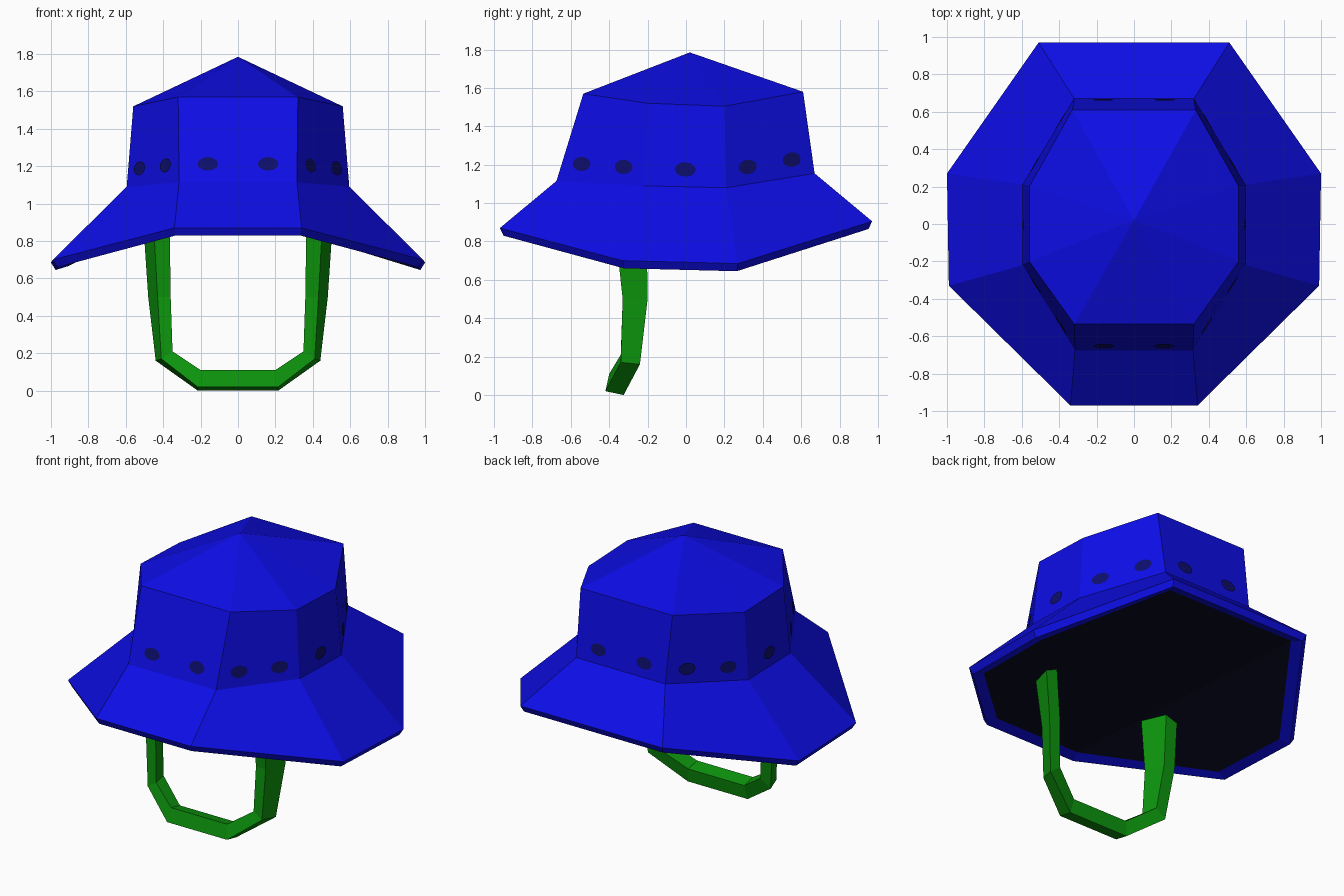
import bpy, bmesh, math
from mathutils import Vector

if "Cube" in bpy.data.objects:
    bpy.data.objects.remove(bpy.data.objects["Cube"])


def material(name, rgb):
    m = bpy.data.materials.new(name)
    m.diffuse_color = (*rgb, 1)
    m.use_nodes = True
    m.node_tree.nodes["Principled BSDF"].inputs["Base Color"].default_value = m.diffuse_color
    return m


BLUE = material("hat blue", (0.004, 0.004, 0.8))
GREEN = material("strap green", (0.004, 0.3, 0.004))
DARK = material("eyelet navy", (0.004, 0.004, 0.15))
BLACK = material("lining black", (0.003, 0.003, 0.015))


def build(name, verts, faces, mat, recalc=True):
    mesh = bpy.data.meshes.new(name)
    mesh.from_pydata([tuple(v) for v in verts], [], faces)
    if recalc:
        bm = bmesh.new()
        bm.from_mesh(mesh)
        bmesh.ops.recalc_face_normals(bm, faces=bm.faces)
        bm.to_mesh(bm and mesh)
        bm.free()
    mesh.materials.append(mat)
    ob = bpy.data.objects.new(name, mesh)
    bpy.context.collection.objects.link(ob)
    return ob


def ring(half):
    """Right half (front to back) mirrored into a full eight-sided ring."""
    right = [Vector(p) for p in half]
    return right + [Vector((-p.x, p.y, p.z)) for p in reversed(right)]


def bridge(count, sides):
    """Quads joining successive closed rings."""
    return [(r * sides + i, r * sides + (i + 1) % sides,
             (r + 1) * sides + (i + 1) % sides, (r + 1) * sides + i)
            for r in range(count - 1) for i in range(sides)]


# Hat rings
top = ring([(.32, -.535, 1.57), (.56, -.2, 1.52), (.56, .2, 1.505), (.33, .61, 1.58)])
band = ring([(.315, -.675, 1.115), (.595, -.22, 1.09), (.595, .21, 1.08), (.32, .67, 1.155)])
edge = ring([(.34, -.97, .87), (.99, -.33, .70), (1.0, .27, .685), (.51, .97, .905)])
lower = [Vector((p.x * .975, p.y * .98, p.z - .04)) for p in edge]
inner = [Vector((p.x * .91, p.y * .91, p.z - .02)) for p in edge]

# Crown with pointed top
build("crown", band + top + [Vector((0, .02, 1.785))],
      bridge(2, 8) + [(8 + i, 8 + (i + 1) % 8, 16) for i in range(8)], BLUE)

# Brim: sloping top, thin outer edge and narrow underside rim
build("brim", band + edge + lower + inner, bridge(4, 8), BLUE)

# Black underside, arched between the front and back edges
build("underside", inner, [(0, 3, 4, 7), (0, 1, 2, 3), (4, 5, 6, 7)], BLACK)
under = bpy.data.objects["underside"].data
if under.polygons[0].normal.z > 0:
    under.flip_normals()

# Oval eyelets around the crown: one on each side face, two on all others
verts, faces = [], []
for i in range(8):
    b0, b1, t0, t1 = band[i], band[(i + 1) % 8], top[i], top[(i + 1) % 8]
    for u in ([.5] if i in (1, 5) else [.245, .755]):
        v = .21
        low, high = b0.lerp(b1, u), t0.lerp(t1, u)
        across = (b1 - b0).lerp(t1 - t0, v).normalized()
        normal = across.cross(high - low).normalized()
        up = normal.cross(across)
        c = low.lerp(high, v) + normal * .007
        n = len(verts)
        for k in range(12):
            a = 2 * math.pi * k / 12
            verts.append(c + across * .055 * math.cos(a) + up * .038 * math.sin(a))
        faces.append(tuple(range(n, n + 12)))
build("eyelets", verts, faces, DARK, recalc=False)

# Chin strap: four-cornered sections (front inner, front outer, back outer, back inner)
half = [
    [(.20, -.40, .11), (.215, -.42, .02), (.215, -.325, 0), (.20, -.31, .09)],
    [(.35, -.34, .21), (.41, -.34, .17), (.44, -.24, .16), (.37, -.235, .21)],
    [(.36, -.33, .50), (.43, -.33, .50), (.48, -.20, .50), (.40, -.20, .50)],
    [(.365, -.37, .87), (.45, -.37, .87), (.505, -.205, .87), (.42, -.205, .87)],
]
sections = [[(-x, y, z) for x, y, z in s] for s in reversed(half)] + half
last = 4 * (len(sections) - 1)
build("chin_strap", [p for s in sections for p in s],
      bridge(len(sections), 4) + [(0, 1, 2, 3), (last, last + 1, last + 2, last + 3)], GREEN)
